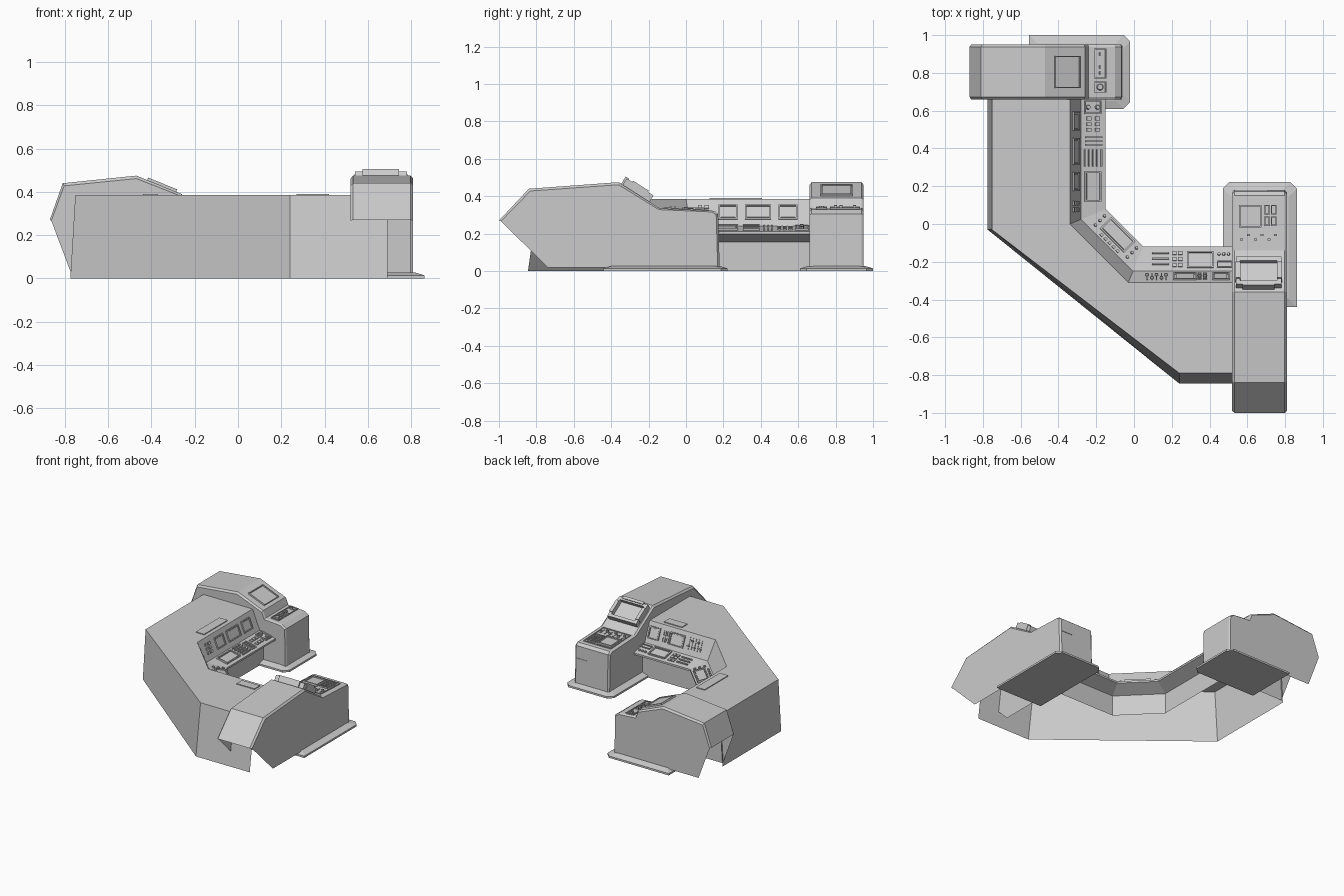
import bpy, bmesh, math
from mathutils import Vector, Matrix

if "Cube" in bpy.data.objects:
    bpy.data.objects.remove(bpy.data.objects["Cube"])


def finish(name, bm):
    bmesh.ops.recalc_face_normals(bm, faces=bm.faces)
    me = bpy.data.meshes.new(name)
    bm.to_mesh(me)
    bm.free()
    ob = bpy.data.objects.new(name, me)
    bpy.context.collection.objects.link(ob)
    return ob


def loft(bm, rails):
    rows = [[bm.verts.new(p) for p in r] for r in rails]
    for a, b in zip(rows, rows[1:]):
        for i in range(len(a) - 1):
            bm.faces.new((a[i], a[i + 1], b[i + 1], b[i]))
    return rows


def surface(p, q, top):
    """Frame with u from p to q, v up the slope towards top, w outward."""
    p, q, top = Vector(p), Vector(q), Vector(top)
    u = (q - p).normalized()
    v = top - p
    v = (v - u * v.dot(u)).normalized()
    w = u.cross(v)
    m = Matrix((u, v, w)).transposed().to_4x4()
    m.translation = p
    return m


def box(bm, m, x, y, w, h, t=0.008):
    bmesh.ops.create_cube(bm, size=1, matrix=m @ Matrix.Translation((x, y, t / 2 - .001))
                          @ Matrix.Diagonal((w, h, t + .002, 1)))


def ring(bm, m, x, y, w, h, t=0.01, b=0.008):
    for s in (-1, 1):
        box(bm, m, x + s * (w - b) / 2, y, b, h, t)
        box(bm, m, x, y + s * (h - b) / 2, w - 2 * b, b, t)


def screen(bm, m, x, y, w, h, t=0.01, b=0.008):
    ring(bm, m, x, y, w, h, t, b)
    box(bm, m, x, y, w - 3 * b, h - 3 * b, t * .5)


def knob(bm, m, x, y, r=0.01, t=0.012):
    bmesh.ops.create_cone(bm, cap_ends=True, segments=10, radius1=r, radius2=r * .8, depth=t,
                          matrix=m @ Matrix.Translation((x, y, t / 2)))


def sliders(bm, m, x, y, n, step, h):
    for i in range(n):
        box(bm, m, x + i * step, y, .006, h, .004)
        box(bm, m, x + i * step, y + h * (.25 if i % 2 else -.2), .016, .01, .014)


# Main desk body: rails following the three-sided inner bend, open underneath
def inner(d, z):
    k = .414 * d
    return [(.53, -.31 + d, z), (-.03 + k, -.31 + d, z), (-.34 + d, k, z), (-.34 + d, .67, z)]


bm = bmesh.new()
loft(bm, [
    [(.69, -.845, 0), (.24, -.845, 0), (-.775, -.03, 0), (-.775, .67, 0)],
    [(.69, -.79, .385), (.24, -.79, .385), (-.752, -.03, .385), (-.752, .67, .385)],
    inner(0, .385), inner(.06, .24), inner(.19, .212), inner(.19, .198),
    inner(.09, .155), inner(.09, 0)])
finish("desk_body", bm)

# Raised plates on the desk top
bm = bmesh.new()
flat = Matrix.Translation((0, 0, .385))
box(bm, flat, -.405, .265, .07, .28, .006)
box(bm, flat, .345, -.37, .15, .065, .006)
finish("desk_top_plates", bm)

# Control surfaces: upright panels and sloping desks on each of the three wings
top, mid, low = inner(0, .385), inner(.06, .24), inner(.19, .212)
panels = [surface(mid[i], mid[i + 1], top[i]) for i in range(3)]
desks = [surface(low[i], low[i + 1], mid[i]) for i in range(3)]

bm = bmesh.new()
S, D, W = panels
for x, w in ((.07, .09), (.26, .12)):
    screen(bm, S, x, .08, w, .09)
for i in range(4):
    ring(bm, S, .155 + .028 * (i % 2), .055 + .045 * (i // 2), .022, .035, .008, .005)
sliders(bm, S, .36, .08, 5, .025, .09)
for x, w in ((.20, .10), (.36, .14), (.52, .10)):
    screen(bm, W, x, .08, w, .085)
for i in range(6):
    box(bm, W, .05 + .035 * (i % 2), .05 + .03 * (i // 2), .024, .018)
finish("upright_panel_controls", bm)

bm = bmesh.new()
S, D, W = desks
# south wing
ring(bm, S, .05, .095, .08, .035, .008, .005)
for i in range(3):
    knob(bm, S, .03 + .025 * i, .04, .009)
screen(bm, S, .18, .07, .14, .09, .012)
for i in range(6):
    box(bm, S, .285 + .03 * (i % 2), .035 + .032 * (i // 2), .022, .02)
for i in range(3):
    box(bm, S, .39, .035 + .03 * i, .09, .008, .01)
# corner wing
screen(bm, D, .14, .055, .18, .085, .014)
for x in (.02, .26):
    for i in range(3):
        knob(bm, D, x, .03 + .035 * i, .009)
for i in range(5):
    box(bm, D, .08 + .03 * i, .115, .018, .014)
# west wing
screen(bm, W, .12, .07, .16, .09, .012)
for i in range(5):
    box(bm, W, .27, .025 + .022 * i, .09, .008, .012)
for i in range(3):
    box(bm, W, .34 + .02 * i, .065, .008, .09, .01)
for i in range(6):
    box(bm, W, .42 + .03 * (i % 3), .045 + .045 * (i // 3), .02, .025)
ring(bm, W, .54, .07, .07, .09, .01, .006)
for y in (.045, .095):
    knob(bm, W, .54, y, .013, .018)
finish("sloping_desk_controls", bm)


# End pods: chamfered shells from a side profile, open under the overhang
def pod(name, upper, corner, a, b, place):
    cx, cz = (upper[0][0] + upper[-1][0]) / 2, .2
    edge = [(cx + (s - cx) * .982, z if z < .1 else cz + (z - cz) * .95) for s, z in upper]
    bm = bmesh.new()
    rows = loft(bm, [[place(t, s, z) for s, z in pr] for t, pr in
                     ((a, edge), (a + .012, upper), (b - .012, upper), (b, edge))])
    for t, row in ((a, rows[0]), (b, rows[-1])):
        bm.faces.new(row + [bm.verts.new(place(t, *corner))])
    finish(name, bm)


right_profile = [(-1, .27), (-.84, .44), (-.36, .475), (-.14, .335), (.15, .322), (.172, .305), (.18, .02)]
left_profile = [(-.87, .27), (-.81, .44), (-.47, .475), (-.26, .39), (-.24, .338),
                (-.1, .328), (-.065, .305), (-.06, .02)]
pod("right_pod", right_profile, (-.74, .02), .52, .81, lambda t, s, z: (t, s, z))
pod("left_pod", left_profile, (-.77, .02), .66, .95, lambda t, s, z: (s, t, z))


# Flared foot plates with clipped corners
def foot(name, x0, x1, y0, y1):
    def outline(i, z, c=.035):
        a, b, d, e = x0 + i, x1 - i, y0 + i, y1 - i
        return [(a, d, z), (b, d, z), (b, e - c, z), (b - c, e, z), (a + c, e, z), (a, e - c, z)] \
            if y1 < .5 else \
            [(a, e, z), (a, d, z), (b - c, d, z), (b, d + c, z), (b, e - c, z), (b - c, e, z)]
    bm = bmesh.new()
    rows = [[bm.verts.new(p) for p in outline(i, z)] for i, z in ((0, 0), (0, .014), (.045, .028))]
    for r, q in zip(rows, rows[1:]):
        for k in range(6):
            bm.faces.new((r[k], r[(k + 1) % 6], q[(k + 1) % 6], q[k]))
    bm.faces.new(rows[0])
    bm.faces.new(rows[-1])
    finish(name, bm)


foot("right_foot_plate", .47, .862, -.44, .222)
foot("left_foot_plate", -.556, -.02, .61, 1.0)

# Right pod: hooded monitor on the slope and controls on the ledge
bm = bmesh.new()
m = surface((.81, -.14, .335), (.52, -.14, .335), (.81, -.36, .475))
ring(bm, m, .15, .15, .24, .17, .04, .022)
box(bm, m, .15, .15, .2, .13, .012)
for x in (.04, .26):
    box(bm, m, x, .15, .025, .1, .048)
box(bm, m, .15, .235, .17, .02, .046)
finish("right_pod_monitor", bm)

bm = bmesh.new()
m = surface((.81, .15, .322), (.52, .15, .322), (.81, -.14, .335))
ring(bm, m, .15, .15, .23, .24, .006, .006)
screen(bm, m, .195, .11, .12, .12, .014)
for i in range(4):
    ring(bm, m, .07 + .036 * (i % 2), .075 + .06 * (i // 2), .03, .05, .01, .006)
sliders(bm, m, .06, .22, 6, .036, .05)
finish("right_pod_controls", bm)

# Left pod: flat screen on the slope and a strip of controls on the ledge
bm = bmesh.new()
m = surface((-.26, .66, .39), (-.26, .95, .39), (-.47, .66, .475))
screen(bm, m, .145, .1, .17, .145, .012, .006)
finish("left_pod_screen", bm)

bm = bmesh.new()
m = surface((-.1, .66, .328), (-.1, .95, .328), (-.24, .66, .338))
ring(bm, m, .19, .08, .16, .065, .008, .005)
for x in (.14, .17, .24):
    box(bm, m, x, .08, .006, .045, .005)
    box(bm, m, x, .08, .016, .01, .018)
ring(bm, m, .065, .08, .06, .065, .008, .005)
knob(bm, m, .065, .08, .018, .014)
finish("left_pod_controls", bm)

# Left pod end-face and right pod slot trims
bm = bmesh.new()
m = surface((.81, .178, .02), (.52, .178, .02), (.81, .172, .305))
box(bm, m, .06, .19, .09, .008, .004)
finish("right_pod_slot", bm)
